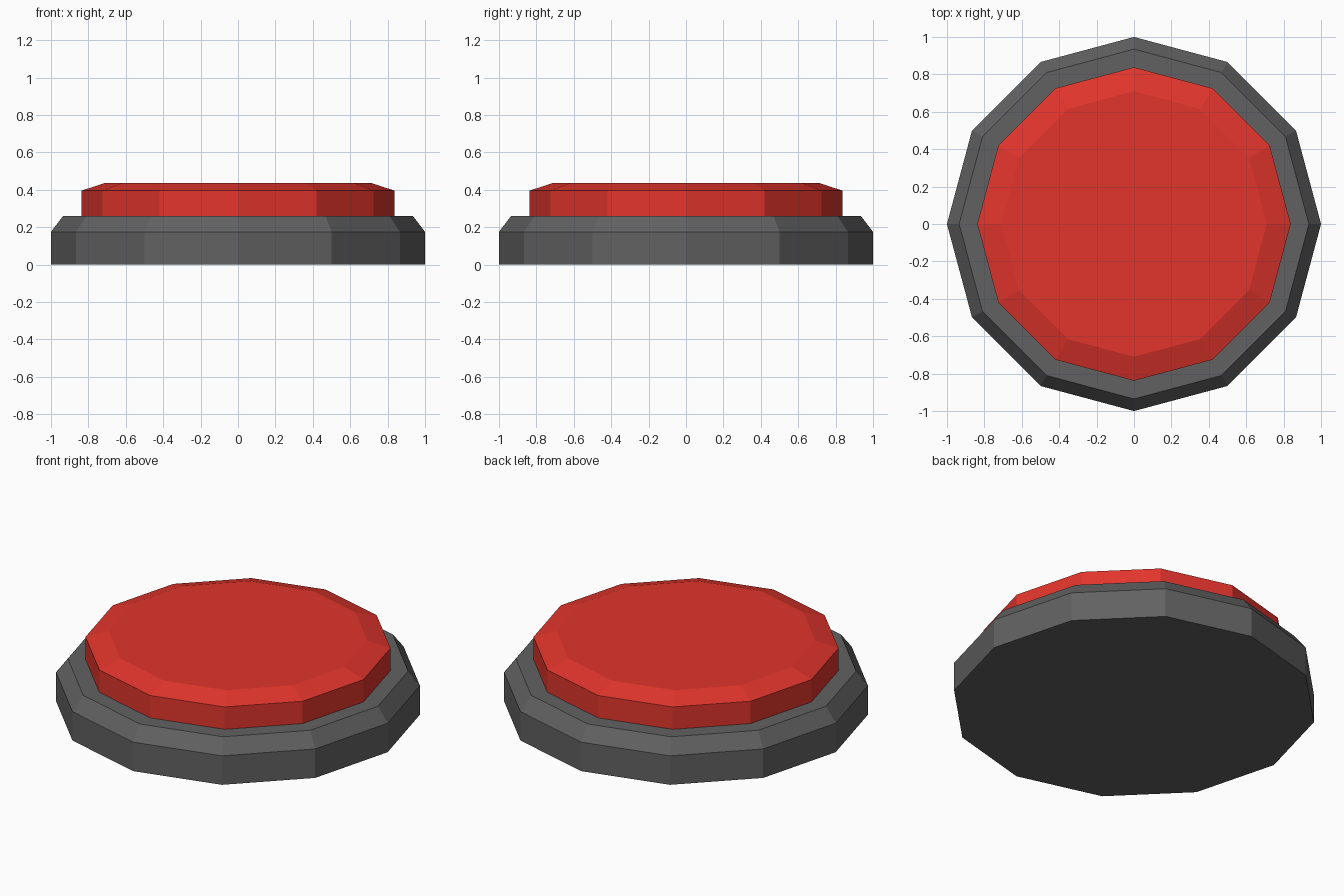
import bpy, bmesh
from math import cos, sin, pi

if "Cube" in bpy.data.objects:
    bpy.data.objects.remove(bpy.data.objects["Cube"])

SIDES = 12


def material(name, color):
    mat = bpy.data.materials.new(name)
    mat.diffuse_color = (*color, 1)
    mat.use_nodes = True
    mat.node_tree.nodes["Principled BSDF"].inputs["Base Color"].default_value = mat.diffuse_color
    return mat


def turned(name, profile, mat, cap_bottom, cap_top):
    """Flat-sided lathe of (radius, z) points, going upward/inward."""
    bm = bmesh.new()
    rings = [[bm.verts.new((r * cos(2 * pi * i / SIDES), r * sin(2 * pi * i / SIDES), z))
              for i in range(SIDES)] for r, z in profile]
    for low, high in zip(rings, rings[1:]):
        for i in range(SIDES):
            j = (i + 1) % SIDES
            bm.faces.new((low[i], low[j], high[j], high[i]))
    if cap_bottom:
        bm.faces.new(rings[0][::-1])
    if cap_top:
        bm.faces.new(rings[-1])
    mesh = bpy.data.meshes.new(name)
    bm.to_mesh(mesh)
    bm.free()
    mesh.materials.append(mat)
    obj = bpy.data.objects.new(name, mesh)
    bpy.context.collection.objects.link(obj)
    return obj


# Chamfered housing, its top ledge ending at the button wall
turned("base", [(1, 0), (1, 0.175), (0.935, 0.26), (0.838, 0.26)],
       material("dark_grey", (0.12, 0.12, 0.12)), True, False)

# Push button with a shallow bevelled top
turned("button", [(0.838, 0.26), (0.838, 0.395), (0.71, 0.437)],
       material("red", (0.75, 0.035, 0.025)), False, True)
